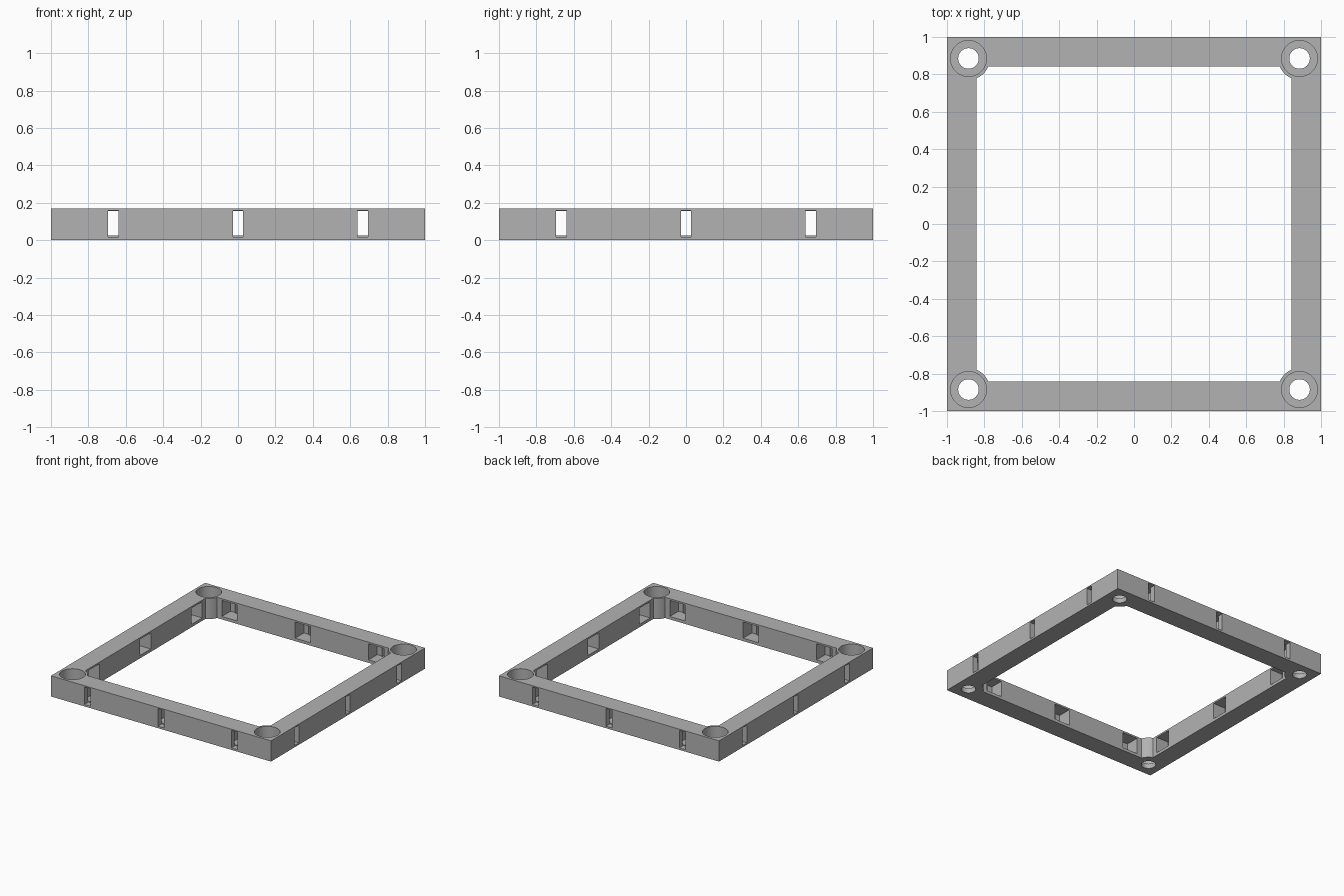
import bpy
import math

if "Cube" in bpy.data.objects:
    bpy.data.objects.remove(bpy.data.objects["Cube"])

HEIGHT = 0.17
INNER = 0.842      # half width of the opening
BOLT = 0.885       # bolt centre offset from the middle

grey = bpy.data.materials.new("plain_grey")
grey.diffuse_color = (0.45, 0.45, 0.45, 1)
grey.use_nodes = True
grey.node_tree.nodes["Principled BSDF"].inputs["Base Color"].default_value = grey.diffuse_color


def box(name, centre, size):
    bpy.ops.mesh.primitive_cube_add(size=1, location=centre)
    ob = bpy.context.object
    ob.name = name
    ob.scale = size
    bpy.ops.object.transform_apply(location=True, rotation=True, scale=True)
    return ob


def cylinder(name, x, y, z0, z1, radius):
    bpy.ops.mesh.primitive_cylinder_add(vertices=48, radius=radius, depth=z1 - z0,
                                        location=(x, y, (z0 + z1) / 2))
    ob = bpy.context.object
    ob.name = name
    bpy.ops.object.transform_apply(location=True, rotation=True, scale=True)
    return ob


def boolean(target, tool, operation):
    mod = target.modifiers.new("bool", 'BOOLEAN')
    mod.operation = operation
    mod.solver = 'EXACT'
    mod.object = tool
    bpy.context.view_layer.objects.active = target
    bpy.ops.object.modifier_apply(modifier=mod.name)
    bpy.data.objects.remove(tool)


# Square frame with an open middle
frame = box("frame", (0, 0, HEIGHT / 2), (2, 2, HEIGHT))
boolean(frame, box("opening", (0, 0, HEIGHT / 2), (2 * INNER, 2 * INNER, 1)), 'DIFFERENCE')

# Corner bosses with counterbored bolt holes
corners = [(sx * BOLT, sy * BOLT) for sx in (-1, 1) for sy in (-1, 1)]
for x, y in corners:
    boolean(frame, cylinder("boss", x, y, 0, HEIGHT, 0.114), 'UNION')
for x, y in corners:
    boolean(frame, cylinder("bolt_hole", x, y, -0.1, 0.3, 0.055), 'DIFFERENCE')
    boolean(frame, cylinder("counterbore", x, y, 0.04, 0.3, 0.096), 'DIFFERENCE')

# Three narrow outer slots per side, each opening into a wider inner pocket
for side in range(4):
    angle = side * math.pi / 2
    c, s = round(math.cos(angle)), round(math.sin(angle))
    for along in (-0.667, 0, 0.667):
        for name, width, near, far, z0, z1 in (
                ("slot", 0.056, 0.80, 1.05, 0.016, 0.16),
                ("pocket", 0.14, 0.80, 0.955, 0.024, 0.156)):
            mid, deep = (near + far) / 2, far - near
            if name == "slot":
                mid, deep = (0.95 + far) / 2, far - 0.95
            centre = (c * mid - s * along, s * mid + c * along, (z0 + z1) / 2)
            size = (deep, width, z1 - z0) if c else (width, deep, z1 - z0)
            boolean(frame, box(name, centre, size), 'DIFFERENCE')

# Single colour, smooth bores with crisp edges
frame.data.materials.clear()
frame.data.materials.append(grey)
bpy.ops.object.select_all(action='DESELECT')
frame.select_set(True)
bpy.context.view_layer.objects.active = frame
bpy.ops.object.shade_smooth_by_angle(angle=math.radians(30))
